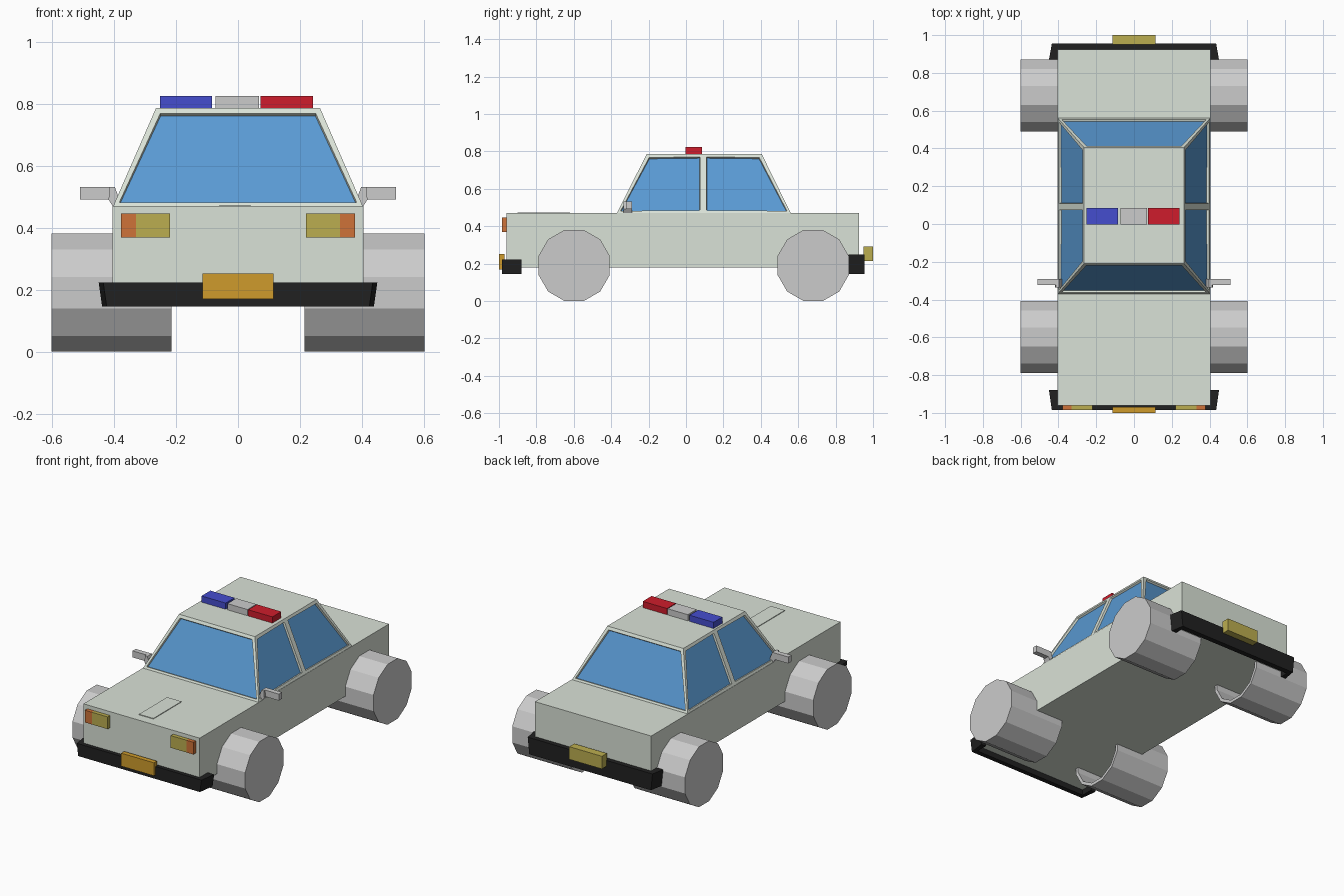
import bpy, bmesh, math
from mathutils import Matrix

if "Cube" in bpy.data.objects:
    bpy.data.objects.remove(bpy.data.objects["Cube"])


def material(name, r, g, b):
    m = bpy.data.materials.new(name)
    m.diffuse_color = (r, g, b, 1)
    m.use_nodes = True
    m.node_tree.nodes["Principled BSDF"].inputs["Base Color"].default_value = m.diffuse_color
    return m


PAINT = material("pale_paint", 0.70, 0.76, 0.68)
GLASS = material("blue_glass", 0.10, 0.32, 0.65)
BLACK = material("black_rubber", 0.015, 0.015, 0.015)
GOLD = material("gold", 0.62, 0.33, 0.025)
OLIVE = material("lamp_yellow", 0.50, 0.42, 0.08)
ORANGE = material("lamp_orange", 0.62, 0.17, 0.04)
RED = material("beacon_red", 0.62, 0.012, 0.025)
BLUE = material("beacon_blue", 0.06, 0.075, 0.62)


def finish(name, bm, *mats):
    bmesh.ops.recalc_face_normals(bm, faces=bm.faces)
    me = bpy.data.meshes.new(name)
    bm.to_mesh(me)
    bm.free()
    for m in mats:
        me.materials.append(m)
    ob = bpy.data.objects.new(name, me)
    bpy.context.collection.objects.link(ob)
    return ob


def box(name, x, y, z, *mats):
    bm = bmesh.new()
    bmesh.ops.create_cube(bm, size=1)
    for v in bm.verts:
        v.co = [a + (b - a) * (c + 0.5) for (a, b), c in zip((x, y, z), v.co)]
    return finish(name, bm, *mats)


def loft(bm, lower, upper):
    """Closed solid between two matching outlines."""
    a = [bm.verts.new(p) for p in lower]
    b = [bm.verts.new(p) for p in upper]
    bm.faces.new(a)
    bm.faces.new(b)
    n = len(a)
    return [bm.faces.new((a[i], a[(i + 1) % n], b[(i + 1) % n], b[i])) for i in range(n)]


# Lower body and low hood ridge
box("body", (-0.405, 0.405), (-0.96, 0.925), (0.18, 0.47), PAINT)
box("hood_ridge", (-0.06, 0.04), (-0.90, -0.62), (0.465, 0.474), PAINT)

# Cabin: six tapered panels, each inset to a recessed window
bm = bmesh.new()


def outline(x, front, back, z):
    return [(x, front, z), (x, 0.092, z), (x, back, z),
            (-x, back, z), (-x, 0.092, z), (-x, front, z)]


panels = loft(bm, outline(0.403, -0.37, 0.56, 0.47), outline(0.265, -0.21, 0.405, 0.786))
bmesh.ops.recalc_face_normals(bm, faces=bm.faces)
bmesh.ops.inset_individual(bm, faces=panels, thickness=0.024, depth=0)
bmesh.ops.inset_individual(bm, faces=panels, thickness=0.003, depth=-0.012)
for f in panels:
    f.material_index = 1
finish("cabin", bm, PAINT, GLASS)


# Wraparound bumpers
def bumper(name, outer, inner, tip, z0, z1):
    plan = [(-0.45, tip), (-0.435, outer), (0.435, outer), (0.45, tip),
            (0.405, tip), (0.405, inner), (-0.405, inner), (-0.405, tip)]
    bm = bmesh.new()
    low = [(x * 0.975 if abs(x) > 0.41 else x, y, z0) for x, y in plan]
    loft(bm, low, [(x, y, z1) for x, y in plan])
    finish(name, bm, BLACK)


bumper("front_bumper", -0.985, -0.955, -0.88, 0.145, 0.223)
bumper("rear_bumper", 0.955, 0.922, 0.87, 0.145, 0.25)

# Plates
box("front_plate", (-0.114, 0.114), (-1.0, -0.97), (0.17, 0.252), GOLD)
box("rear_plate", (-0.114, 0.114), (0.95, 1.0), (0.213, 0.293), OLIVE)

# Roof light bar
box("beacon_left", (-0.252, -0.084), (-0.003, 0.085), (0.784, 0.825), BLUE)
box("beacon_centre", (-0.072, 0.068), (-0.003, 0.085), (0.784, 0.825))
box("beacon_right", (0.073, 0.242), (-0.003, 0.085), (0.784, 0.825), RED)

# Paired parts on both sides
for side, s in (("left", -1), ("right", 1)):
    box(f"{side}_headlight", sorted((s * 0.22, s * 0.33)), (-0.984, -0.955), (0.369, 0.446), OLIVE)
    box(f"{side}_indicator", sorted((s * 0.33, s * 0.378)), (-0.984, -0.955), (0.369, 0.446), ORANGE)

    # Mirror with a wedge-shaped bracket
    box(f"{side}_mirror", sorted((s * 0.413, s * 0.51)), (-0.322, -0.29), (0.491, 0.532))
    bm = bmesh.new()
    bracket = [(0.375, 0.47), (0.405, 0.47), (0.418, 0.491), (0.414, 0.532), (0.398, 0.532)]
    loft(bm, [(s * x, -0.335, z) for x, z in bracket], [(s * x, -0.29, z) for x, z in bracket])
    finish(f"{side}_mirror_bracket", bm)

    # Twelve-sided wheels, hollow on the inner side
    for end, y in (("front", -0.598), ("rear", 0.68)):
        bm = bmesh.new()
        turn = Matrix.Rotation(math.radians(90), 4, 'Y') @ Matrix.Rotation(math.radians(15), 4, 'Z')
        bmesh.ops.create_cone(bm, cap_ends=True, segments=12, radius1=0.197, radius2=0.197,
                              depth=0.387, matrix=Matrix.Translation((s * 0.4085, y, 0.1903)) @ turn)
        cap = min((f for f in bm.faces if len(f.verts) == 12),
                  key=lambda f: abs(f.calc_center_median().x))
        bmesh.ops.inset_individual(bm, faces=[cap], thickness=0.02)
        bmesh.ops.inset_individual(bm, faces=[cap], thickness=0, depth=-0.33)
        finish(f"{end}_{side}_wheel", bm)
